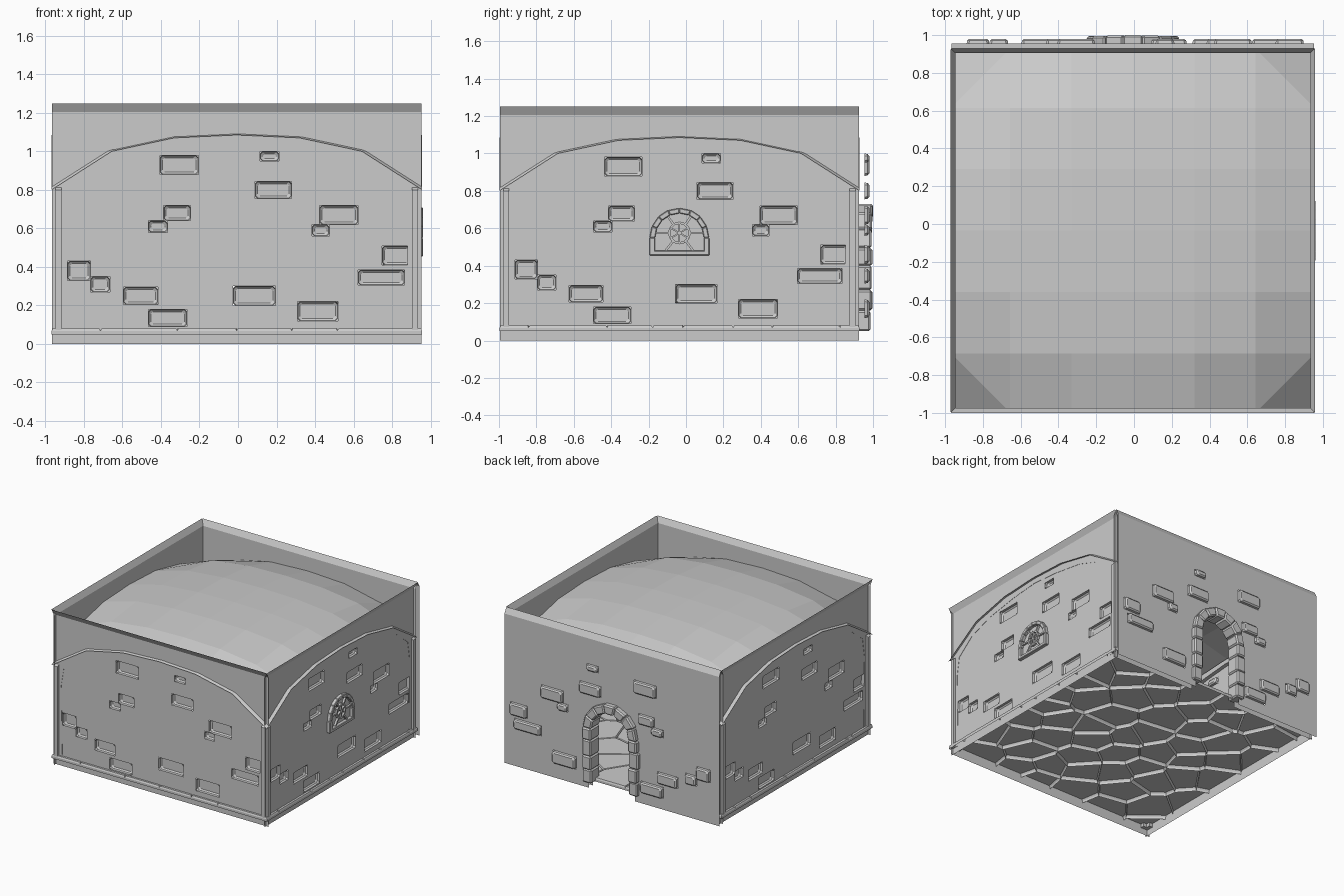
import bpy, bmesh, random
from math import sin, cos, pi, radians
from mathutils import Vector, Matrix

if "Cube" in bpy.data.objects:
    bpy.data.objects.remove(bpy.data.objects["Cube"])

random.seed(4)
HALF = 0.94                                   # room centre to wall plane
CENTRE = Matrix.Translation((-0.006, -0.035, 0))

# wall-local space: x along wall, y into the room, z up
def wall_matrix(quarter):
    return CENTRE @ Matrix.Rotation(quarter * pi / 2, 4, 'Z') @ Matrix.Translation((0, -HALF, 0))

FRONT, RIGHT, BACK, LEFT = (wall_matrix(q) for q in range(4))
OUTER = Matrix.Translation((-0.006, 0.955, 0))

def finish(name, bm, mat=None, bevel=0, recalc=True):
    if recalc:
        bmesh.ops.recalc_face_normals(bm, faces=bm.faces)
    me = bpy.data.meshes.new(name)
    bm.to_mesh(me)
    bm.free()
    ob = bpy.data.objects.new(name, me)
    bpy.context.collection.objects.link(ob)
    if mat:
        ob.matrix_world = mat
    if bevel:
        b = ob.modifiers.new("edge", 'BEVEL')
        b.width, b.segments = bevel, 1
    return ob

def prism(bm, pts, y0, y1):
    """Closed block from an x/z outline."""
    a = [bm.verts.new((x, y0, z)) for x, z in pts]
    b = [bm.verts.new((x, y1, z)) for x, z in pts]
    bm.faces.new(a)
    bm.faces.new(b[::-1])
    for i in range(len(a)):
        j = (i + 1) % len(a)
        bm.faces.new((a[j], a[i], b[i], b[j]))

# protruding bricks: centre x, centre z, width, height
BRICKS = [(-.30, .93, .20, .10), (.17, .975, .10, .05), (.19, .80, .19, .09),
          (-.31, .68, .14, .08), (-.41, .61, .10, .06), (.53, .67, .20, .10),
          (.435, .59, .09, .06), (.09, .25, .22, .10), (-.50, .25, .18, .09),
          (.83, .46, .15, .10), (.75, .345, .24, .08), (-.36, .135, .20, .09),
          (-.71, .31, .10, .08), (-.82, .38, .12, .10), (.42, .17, .21, .10)]

def in_arch(x, z, r, spring, base):
    return abs(x) < r and z > base and (z < spring or x * x + (z - spring) ** 2 < r * r)

DOOR = (.205, .495, -.01)
WINDOW = (.146, .55, .468)

# wall sheet with openings, hollow bricks and a flared top
def wall(name, mat, hole=None):
    bricks = [b for b in BRICKS if not (hole == DOOR and abs(b[0]) < .25 and b[1] < .74)]
    if hole != WINDOW:
        bricks = bricks[:]
    xs, zs = {-.96, .96}, {0.0, 1.205, 1.25}
    for x, z, w, h in bricks:
        xs |= {round(x - w / 2, 3), round(x + w / 2, 3)}
        zs |= {round(z - h / 2, 3), round(z + h / 2, 3)}
    if hole:
        r, spring, base = hole
        n = 16
        xs |= {round(-r + 2 * r * i / n, 3) for i in range(n + 1)}
        zs |= {round(spring + r * i / 10, 3) for i in range(11)} | {max(0, base)}
    xs, zs = sorted(xs), sorted(zs)
    bm = bmesh.new()
    grid = {(i, k): bm.verts.new((x, -.025 if z > 1.21 else 0, z))
            for i, x in enumerate(xs) for k, z in enumerate(zs)}
    for i in range(len(xs) - 1):
        for k in range(len(zs) - 1):
            cx, cz = (xs[i] + xs[i + 1]) / 2, (zs[k] + zs[k + 1]) / 2
            if any(abs(cx - x) < w / 2 and abs(cz - z) < h / 2 for x, z, w, h in bricks):
                continue
            if hole and in_arch(cx, cz, *hole):
                continue
            bm.faces.new((grid[i + 1, k], grid[i, k], grid[i, k + 1], grid[i + 1, k + 1]))
    for x, z, w, h in bricks:
        rings = []
        for y, inset in ((0, 0), (.016, .003), (.025, .013)):
            a, b, c = w / 2 - inset, h / 2 - inset, .012
            out = [(a, b - c), (a - c, b), (c - a, b), (-a, b - c),
                   (-a, c - b), (c - a, -b), (a - c, -b), (a, c - b)]
            rings.append([bm.verts.new((x + p, y, z + q)) for p, q in out])
        for r0, r1 in zip(rings, rings[1:]):
            for i in range(8):
                bm.faces.new((r0[i], r0[(i + 1) % 8], r1[(i + 1) % 8], r1[i]))
        bm.faces.new(rings[-1])
    loose = [v for v in bm.verts if not v.link_faces]
    bmesh.ops.delete(bm, geom=loose, context='VERTS')
    return finish(name, bm, mat, recalc=False)

wall("front_wall", FRONT)
wall("right_wall", RIGHT, WINDOW)
wall("back_inner_wall", BACK, DOOR)
wall("left_wall", LEFT)
wall("back_outer_wall", OUTER, DOOR)

# arched stone rib lining each inner wall
OUT = [(.96, .05), (.96, .65), (.96, .80), (.80, .91), (.65, 1.0), (.33, 1.07), (0, 1.085)]
INN = [(.88, .05), (.89, .65), (.865, .80), (.72, .915), (.52, .985), (.24, 1.03), (0, 1.05)]
for side, m in (("front", FRONT), ("right", RIGHT), ("back", BACK), ("left", LEFT)):
    bm = bmesh.new()
    for i in range(6):
        for s in (1, -1):
            prism(bm, [(s * p[0], p[1]) for p in (OUT[i], OUT[i + 1], INN[i + 1], INN[i])], -.002, .03)
    finish(side + "_rib", bm, m)

# vaulted ceiling, 6 x 6 facets
RISE = [0, .20, .27, .285, .27, .20, 0]
POS = [-.963, -.65, -.325, 0, .325, .65, .963]
bm = bmesh.new()
V = [[bm.verts.new((POS[i], POS[j], .8 + RISE[i] + RISE[j] - .6 * RISE[i] * RISE[j] / .285))
      for j in range(7)] for i in range(7)]
for i in range(6):
    for j in range(6):
        a, b, c, d = V[i][j], V[i + 1][j], V[i + 1][j + 1], V[i][j + 1]
        if (i in (0, 5)) and (j in (0, 5)):       # corners fold across the diagonal
            if i == j:
                bm.faces.new((a, b, d)); bm.faces.new((b, c, d))
            else:
                bm.faces.new((a, b, c)); bm.faces.new((a, c, d))
        else:
            bm.faces.new((a, b, c, d))
finish("vaulted_ceiling", bm, CENTRE)

# flagstone floor: irregular cells, each slab raised from the joints
E = .962
seeds = [Vector((-E + 2 * E * (i + .5 + (j % 2 - .5) * .45 + random.uniform(-.3, .3)) / 6,
                 -E + 2 * E * (j + .5 + random.uniform(-.38, .38)) / 9, 0))
         for i in range(6) for j in range(9)]
floor = bmesh.new()
for s in seeds:
    cell = bmesh.new()
    cell.faces.new([cell.verts.new(p) for p in ((-E, -E, 0), (E, -E, 0), (E, E, 0), (-E, E, 0))])
    for o in seeds:
        if o is not s and (o - s).length < .9:
            bmesh.ops.bisect_plane(cell, geom=cell.verts[:] + cell.edges[:] + cell.faces[:],
                                   plane_co=(s + o) / 2, plane_no=o - s, clear_outer=True)
    for f in cell.faces:
        floor.faces.new([floor.verts.new((v.co.x, v.co.y, .05)) for v in f.verts])
    cell.free()
slabs = floor.faces[:]
bmesh.ops.inset_individual(floor, faces=slabs, thickness=.011)
for f in slabs:
    for v in f.verts:
        v.co.z = .068
bmesh.ops.inset_individual(floor, faces=slabs, thickness=.008)
for f in slabs:
    for v in f.verts:
        v.co.z = .08
finish("flagstone_floor", floor, CENTRE, recalc=False)

# arch ring of separate stones plus straight jambs
def stone_arch(bm, r0, r1, spring, joints, count, y0, y1, wobble):
    for i in range(count):
        a, b = pi * i / count, pi * (i + 1) / count
        k = 1 - abs(i - (count - 1) / 2) / count
        o = r1 + random.uniform(-wobble, 0) * .5
        pts = [(r * cos(t), spring + r * sin(t)) for r, t in ((r0, a), (o, a), (o, b), (r0, b))]
        prism(bm, pts, y0, y1 - wobble * (1 - k))
    for z0, z1 in zip(joints, joints[1:]):
        for s in (1, -1):
            o = r1 + random.uniform(-wobble, wobble) * .5
            prism(bm, [(s * r0, z0), (s * o, z0), (s * o, z1), (s * r0, z1)],
                  y0, y1 - random.uniform(.2, 1) * wobble)

# door surround, passing through both back walls
bm = bmesh.new()
stone_arch(bm, .165, .245, .495, (.05, .16, .27, .40, .495), 7, .875, 1.0, .018)
finish("door_surround", bm, Matrix.Translation((-.006, 0, 0)), bevel=.01)

# window surround, sill, glass and tracery on the right wall
bm = bmesh.new()
stone_arch(bm, .13, .16, .55, (.455, .55), 8, -.027, .035, .004)
prism(bm, [(-.16, .455), (.16, .455), (.16, .48), (-.16, .48)], -.027, .035)
bmesh.ops.scale(bm, vec=(1, 1, 1), verts=bm.verts)
finish("window_surround", bm, RIGHT, bevel=.004)

bm = bmesh.new()
arc = [(.135 * cos(pi * i / 12), .55 + .135 * sin(pi * i / 12)) for i in range(13)]
bm.faces.new([bm.verts.new((x, 0, z)) for x, z in arc + [(-.135, .47), (.135, .47)]])
finish("window_glass", bm, RIGHT)

def bar(bm, p, q, w=.006):
    d = (Vector(q) - Vector(p)).normalized()
    n = Vector((-d.y, d.x)) * w
    prism(bm, [tuple(Vector(p) + n), tuple(Vector(q) + n), tuple(Vector(q) - n), tuple(Vector(p) - n)],
          -.016, .014)

bm = bmesh.new()
HUB = Vector((0, .575))
ring = [HUB + Vector((cos(t), sin(t))) * .055 for t in (2 * pi * i / 12 for i in range(12))]
for i in range(12):
    bar(bm, ring[i], ring[(i + 1) % 12])
for deg in (30, 90, 150, 210, 270, 330):           # spokes inside the wheel
    bar(bm, HUB, HUB + Vector((cos(radians(deg)), sin(radians(deg)))) * .055, .004)
for deg, reach in ((0, .132), (55, .11), (125, .11), (180, .132), (232, .12), (308, .12)):
    d = Vector((cos(radians(deg)), sin(radians(deg))))
    bar(bm, HUB + d * .055, HUB + d * reach)
finish("window_tracery", bm, RIGHT)
